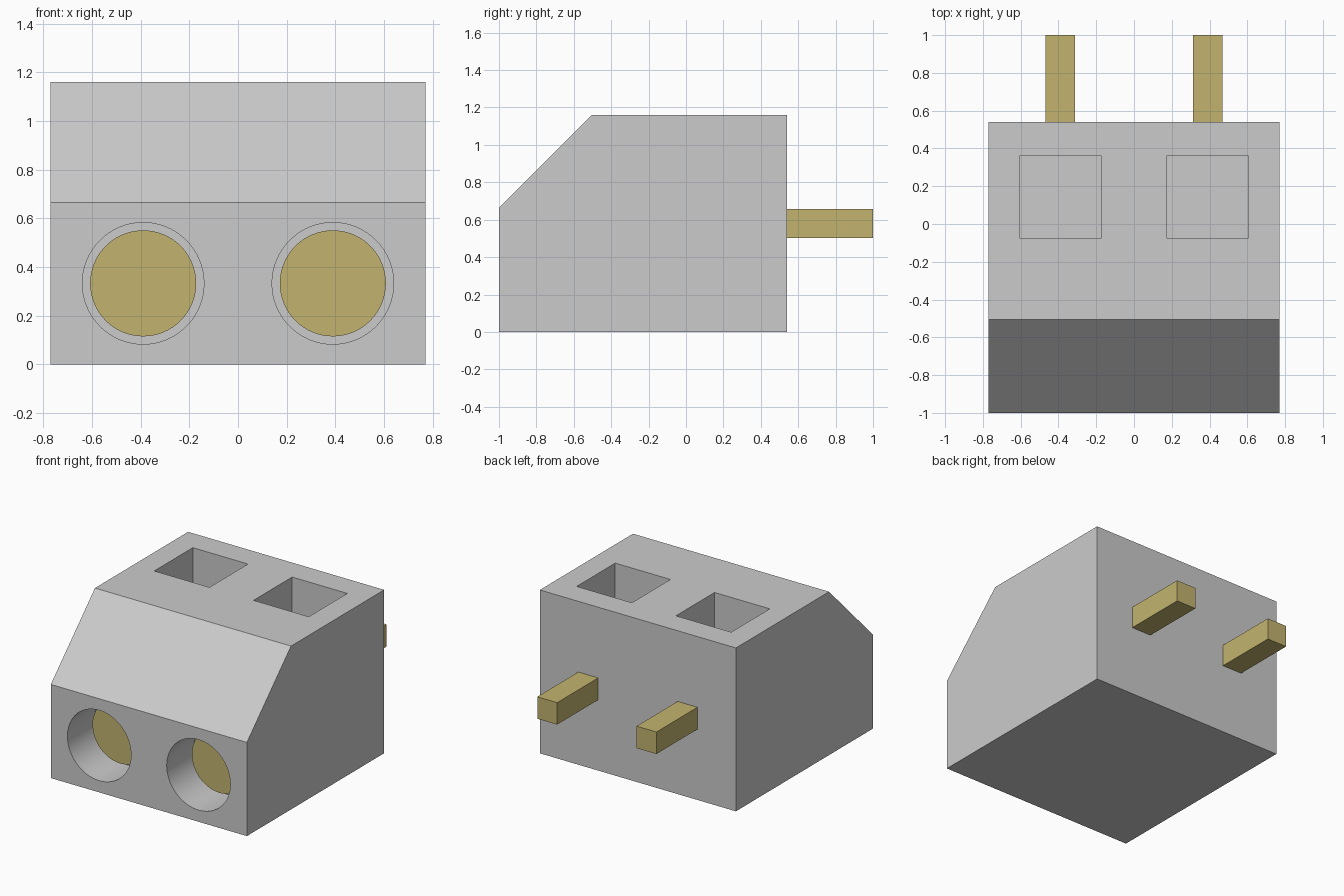
import bpy, bmesh
from math import radians
from mathutils import Matrix, Vector

default = bpy.data.objects.get("Cube")
if default:
    bpy.data.objects.remove(default, do_unlink=True)


def material(name, color):
    mat = bpy.data.materials.new(name)
    mat.use_nodes = True
    mat.diffuse_color = (*color, 1)
    mat.node_tree.nodes["Principled BSDF"].inputs["Base Color"].default_value = (*color, 1)
    return mat


grey = material("grey plastic", (0.6, 0.6, 0.6))
brass = material("brass", (0.545, 0.453, 0.159))


def finish(name, bm, mat):
    bmesh.ops.recalc_face_normals(bm, faces=bm.faces)
    mesh = bpy.data.meshes.new(name)
    bm.to_mesh(mesh)
    bm.free()
    mesh.materials.append(mat)
    obj = bpy.data.objects.new(name, mesh)
    bpy.context.collection.objects.link(obj)
    return obj


def box(name, low, high, mat):
    low, high = Vector(low), Vector(high)
    bm = bmesh.new()
    bmesh.ops.create_cube(bm, size=1, matrix=Matrix.Translation((low + high) / 2)
                          @ Matrix.Diagonal((*(high - low), 1)))
    return finish(name, bm, mat)


def cylinder(name, x, z, radius, y0, y1, mat):
    bm = bmesh.new()
    bmesh.ops.create_cone(bm, cap_ends=True, segments=64, radius1=radius, radius2=radius,
                          depth=y1 - y0, matrix=Matrix.Translation((x, (y0 + y1) / 2, z))
                          @ Matrix.Rotation(radians(90), 4, "X"))
    return finish(name, bm, mat)


def smooth(obj):
    bpy.ops.object.select_all(action="DESELECT")
    obj.select_set(True)
    bpy.context.view_layer.objects.active = obj
    bpy.ops.object.shade_smooth_by_angle(angle=radians(30))


# Housing: side profile with a sloped front, extruded across the width
half_width, pitch, back = 0.77, 0.39, 0.54
profile = [(-1, 0), (back, 0), (back, 1.16), (-0.505, 1.16), (-1, 0.665)]
bm = bmesh.new()
side = bm.faces.new([bm.verts.new((-half_width, y, z)) for y, z in profile])
extruded = bmesh.ops.extrude_face_region(bm, geom=[side])["geom"]
bmesh.ops.translate(bm, vec=(2 * half_width, 0, 0),
                    verts=[v for v in extruded if isinstance(v, bmesh.types.BMVert)])
housing = finish("housing", bm, grey)

# Round wire entries in the front and square screw wells in the top
cutters = []
for label, x in (("right", -pitch), ("left", pitch)):
    cutters.append(cylinder(f"{label}_wire_entry_cutter", x, 0.333, 0.25, -1.2, -0.70, grey))
    cutters.append(box(f"{label}_screw_well_cutter", (x - 0.217, -0.073, 0.72),
                       (x + 0.217, 0.36, 1.4), grey))
for cutter in cutters:
    cutter.hide_render = True
    mod = housing.modifiers.new("cut", "BOOLEAN")
    mod.operation = "DIFFERENCE"
    mod.solver = "EXACT"
    mod.object = cutter
bpy.context.view_layer.objects.active = housing
for mod in list(housing.modifiers):
    bpy.ops.object.modifier_apply(modifier=mod.name)
for cutter in cutters:
    bpy.data.objects.remove(cutter, do_unlink=True)
smooth(housing)

# Brass contacts inside the entries and square pins at the back
for label, x in (("right", -pitch), ("left", pitch)):
    smooth(cylinder(f"{label}_contact", x, 0.333, 0.218, -0.764, -0.69, brass))
    box(f"{label}_pin", (x - 0.078, back - 0.02, 0.502), (x + 0.078, 1, 0.658), brass)
